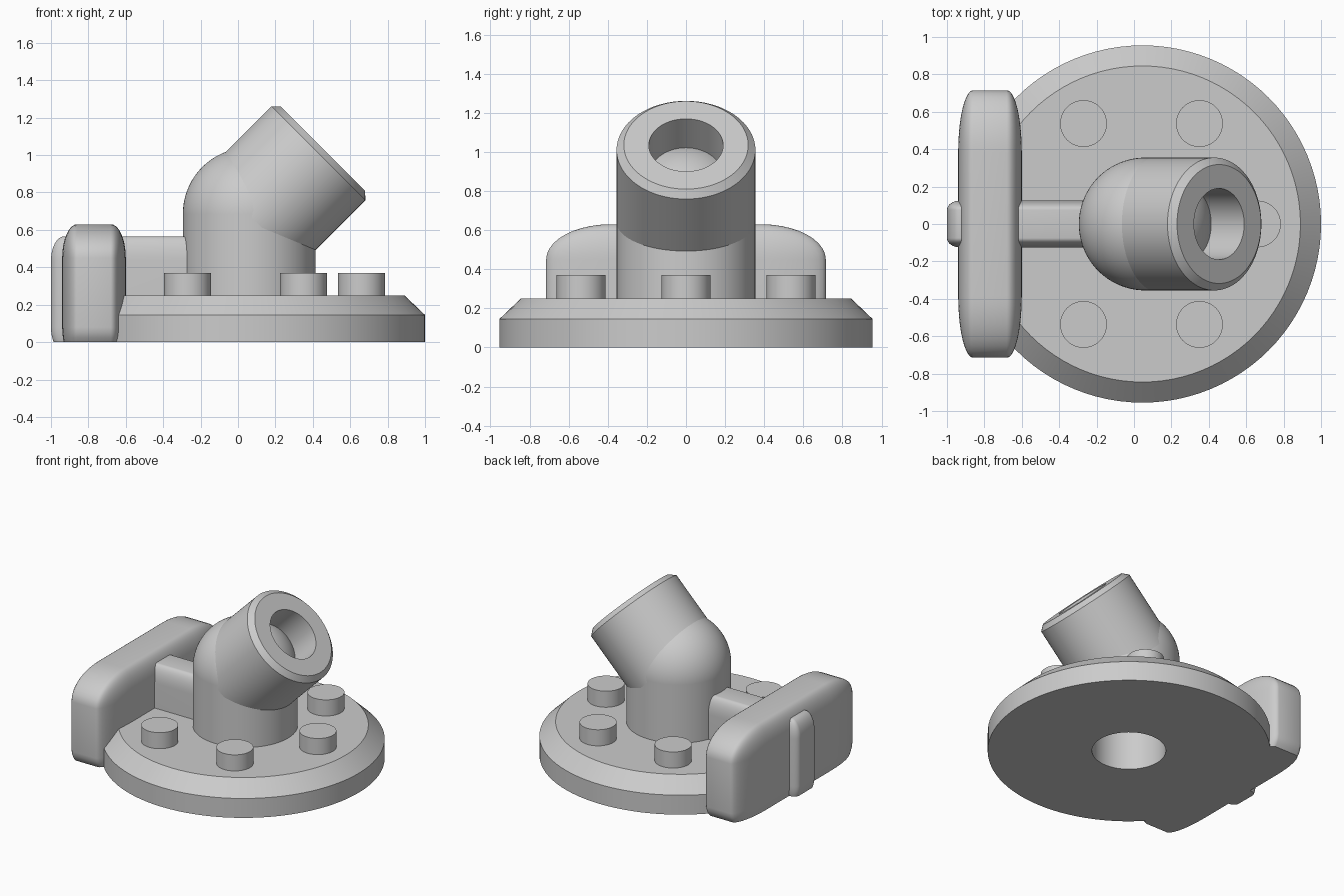
import bpy, bmesh, math
from mathutils import Matrix, Vector

cube = bpy.data.objects.get("Cube")
if cube:
    bpy.data.objects.remove(cube, do_unlink=True)

grey = bpy.data.materials.new("plain grey")
grey.use_nodes = True
colour = (0.6, 0.6, 0.6, 1)
grey.diffuse_color = colour
grey.node_tree.nodes["Principled BSDF"].inputs["Base Color"].default_value = colour


def finish(bm, name, matrix=Matrix()):
    """Turn a bmesh into a smooth-shaded object with sharp edges kept."""
    bm.transform(matrix)
    bmesh.ops.recalc_face_normals(bm, faces=bm.faces)
    mesh = bpy.data.meshes.new(name)
    bm.to_mesh(mesh)
    bm.free()
    mesh.materials.append(grey)
    obj = bpy.data.objects.new(name, mesh)
    bpy.context.collection.objects.link(obj)
    bpy.ops.object.select_all(action='DESELECT')
    obj.select_set(True)
    bpy.context.view_layer.objects.active = obj
    bpy.ops.object.shade_smooth_by_angle(angle=math.radians(30))
    return obj


def lathe(name, profile, matrix):
    """Spin a closed (radius, height) outline around z."""
    bm = bmesh.new()
    verts = [bm.verts.new((r, 0, z)) for r, z in profile]
    edges = [bm.edges.new((v, verts[i - 1])) for i, v in enumerate(verts)]
    bmesh.ops.spin(bm, geom=verts + edges, cent=(0, 0, 0), axis=(0, 0, 1),
                   angle=math.tau, steps=96, use_merge=True)
    bmesh.ops.remove_doubles(bm, verts=bm.verts, dist=1e-5)
    finish(bm, name, matrix)


def rounded_block(name, low, high, radii):
    """Box with a different rounding along each axis, trimmed flat at the floor."""
    low, high = Vector(low), Vector(high)
    size = high - low
    bm = bmesh.new()
    bmesh.ops.create_cube(bm, size=1)
    bm.transform(Matrix.Diagonal([s / r for s, r in zip(size, radii)] + [1]))
    bmesh.ops.bevel(bm, geom=bm.edges[:], offset=1, offset_type='OFFSET',
                    segments=10, profile=0.5, affect='EDGES')
    bm.transform(Matrix.Translation((low + high) / 2) @ Matrix.Diagonal(list(radii) + [1]))
    cut = bmesh.ops.bisect_plane(bm, geom=bm.verts[:] + bm.edges[:] + bm.faces[:],
                                 plane_co=(0, 0, 0), plane_no=(0, 0, 1), clear_inner=True)
    rim = [e for e in cut["geom_cut"] if isinstance(e, bmesh.types.BMEdge)]
    bmesh.ops.edgeloop_fill(bm, edges=rim)
    finish(bm, name)


base_x, pipe_x, pipe_r, elbow_z = 0.045, 0.06, 0.355, 0.685

# Chamfered round base with a hole underneath
lathe("base_flange",
      [(0.25, 0), (0.955, 0), (0.955, 0.145), (0.845, 0.25),
       (0.3, 0.25), (0.3, 0.45), (0.25, 0.45)],
      Matrix.Translation((base_x, 0, 0)))

# Upright pipe
lathe("upright_pipe",
      [(pipe_r, 0.2), (pipe_r, elbow_z), (0.3, elbow_z), (0.3, 0.2)],
      Matrix.Translation((pipe_x, 0, 0)))

# Ball at the elbow
bm = bmesh.new()
bmesh.ops.create_uvsphere(bm, u_segments=96, v_segments=48, radius=pipe_r)
finish(bm, "elbow_ball", Matrix.Translation((pipe_x, 0, elbow_z)))

# Tilted pipe with a chamfered mouth and a bore
lathe("tilted_pipe",
      [(pipe_r, 0), (pipe_r, 0.495), (0.318, 0.53), (0.19, 0.53), (0.19, 0)],
      Matrix.Translation((0.08, 0, 0.66)) @ Matrix.Rotation(math.radians(45), 4, 'Y'))

# Ring of bolts
for i in range(6):
    angle = i * math.tau / 6
    bm = bmesh.new()
    bmesh.ops.create_cone(bm, cap_ends=True, segments=48, radius1=0.125,
                          radius2=0.125, depth=0.17)
    finish(bm, f"bolt_{i + 1}", Matrix.Translation(
        (0.04 + 0.62 * math.cos(angle), 0.62 * math.sin(angle), 0.285)))

# Side handle and the bar joining it to the pipe
rounded_block("side_handle", (-0.94, -0.715, -0.1), (-0.6, 0.715, 0.63), (0.08, 0.33, 0.18))
rounded_block("joining_bar", (-1, -0.125, -0.05), (-0.207, 0.125, 0.565), (0.07, 0.05, 0.13))
